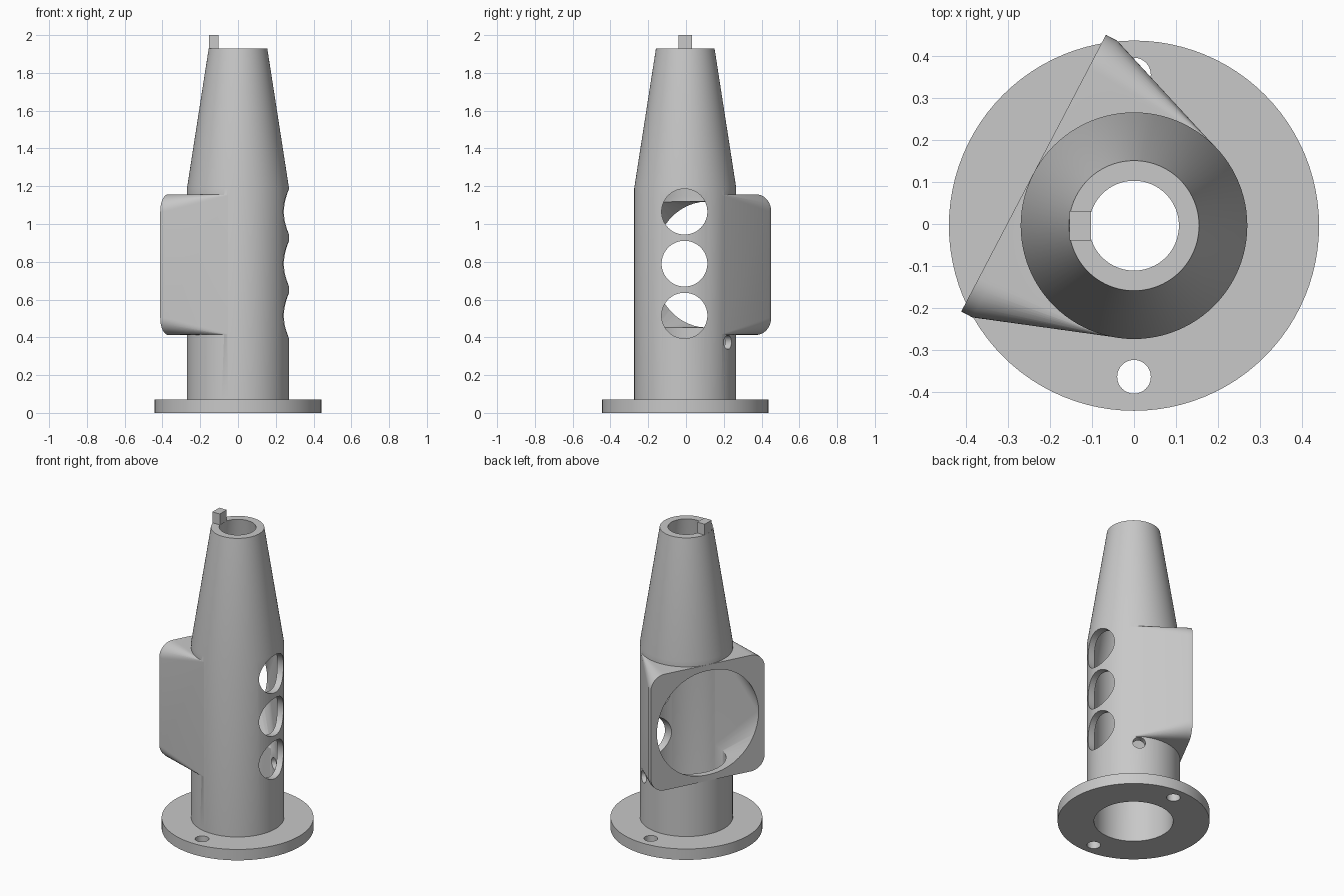
import bpy, bmesh, math
from mathutils import Matrix, Vector

old = bpy.data.objects.get("Cube")
if old:
    bpy.data.objects.remove(old, do_unlink=True)

CY = -0.004                     # axis of the turned body in y
FAN_ANGLE = math.radians(152.4)  # direction the square mount faces
FAN_Z = 0.785
SEG = 96

grey = bpy.data.materials.new("light_grey")
grey.use_nodes = True
colour = (0.58, 0.58, 0.58, 1)
grey.diffuse_color = colour
grey.node_tree.nodes["Principled BSDF"].inputs["Base Color"].default_value = colour


def finish(name, bm):
    bmesh.ops.recalc_face_normals(bm, faces=bm.faces[:])
    mesh = bpy.data.meshes.new(name)
    bm.to_mesh(mesh)
    bm.free()
    mesh.materials.append(grey)
    ob = bpy.data.objects.new(name, mesh)
    bpy.context.collection.objects.link(ob)
    return ob


def turned(name, profile):
    """Solid of revolution from (radius, z) points, capped at both ends."""
    bm = bmesh.new()
    rings = [[bm.verts.new((r * math.cos(2 * math.pi * i / SEG),
                            CY + r * math.sin(2 * math.pi * i / SEG), z))
              for i in range(SEG)] for r, z in profile]
    for a, b in zip(rings, rings[1:]):
        for i in range(SEG):
            j = (i + 1) % SEG
            bm.faces.new((a[i], a[j], b[j], b[i]))
    bm.faces.new(rings[0])
    bm.faces.new(rings[-1])
    return finish(name, bm)


def rod(name, start, direction, radius, length):
    """Round cutter running from start along direction."""
    d = Vector(direction).normalized()
    place = Matrix.Translation(Vector(start) + d * length / 2) @ \
        d.to_track_quat('Z', 'Y').to_matrix().to_4x4()
    bm = bmesh.new()
    bmesh.ops.create_cone(bm, cap_ends=True, segments=64, radius1=radius,
                          radius2=radius, depth=length, matrix=place)
    return finish(name, bm)


def rounded_square(half, corner, steps=12):
    """Outline of a square with round corners; corner == half gives a circle."""
    pts = []
    for q in range(4):
        mid = math.pi / 4 + q * math.pi / 2
        cx = math.copysign(half - corner, math.cos(mid))
        cy = math.copysign(half - corner, math.sin(mid))
        for s in range(steps + 1):
            a = q * math.pi / 2 + s * math.pi / 2 / steps
            pts.append((cx + corner * math.cos(a), cy + corner * math.sin(a)))
    return pts


def mount_hull(name, half, corner, near, far, radius, height):
    """Hull from a flat plate on the mount face to an upright cylinder."""
    n = Vector((math.cos(FAN_ANGLE), math.sin(FAN_ANGLE), 0))
    t = Vector((-n.y, n.x, 0))
    centre = Vector((0, CY, FAN_Z))
    bm = bmesh.new()
    for u, v in rounded_square(half, corner):
        for depth in (near, far):
            bm.verts.new(centre + n * depth + t * u + Vector((0, 0, v)))
    for i in range(SEG):
        a = 2 * math.pi * i / SEG
        for side in (-1, 1):
            bm.verts.new(centre + Vector((radius * math.cos(a), radius * math.sin(a),
                                          side * height / 2)))
    bmesh.ops.remove_doubles(bm, verts=bm.verts[:], dist=1e-5)
    out = bmesh.ops.convex_hull(bm, input=bm.verts[:])
    loose = {e for e in out["geom_interior"] + out["geom_unused"]
             if isinstance(e, bmesh.types.BMVert)}
    bmesh.ops.delete(bm, geom=list(loose), context='VERTS')
    bmesh.ops.dissolve_limit(bm, angle_limit=math.radians(0.3),
                             verts=bm.verts[:], edges=bm.edges[:])
    return finish(name, bm)


def combine(target, other, operation):
    mod = target.modifiers.new(operation.lower(), 'BOOLEAN')
    mod.object, mod.operation, mod.solver = other, operation, 'EXACT'
    bpy.context.view_layer.objects.active = target
    bpy.ops.object.modifier_apply(modifier=mod.name)
    bpy.data.objects.remove(other, do_unlink=True)


# Flanged tapering body with the square mount block merged in
body = turned("duct_body", [(0.441, 0), (0.441, 0.07), (0.27, 0.07),
                            (0.27, 1.19), (0.155, 1.93)])
combine(body, mount_hull("mount_block", 0.372, 0.09, 0.24, 0.27, 0.2695, 0.74), 'UNION')

# Tapering bore and round air inlet
cutters = [
    turned("bore", [(0.23, -0.05), (0.23, 1.15), (0.107, 1.93), (0.107, 1.98)]),
    mount_hull("inlet", 0.333, 0.333, 0.255, 0.28, 0.2295, 0.666),
]
# Row of side ports
for z in (0.515, 0.79, 1.065):
    cutters.append(rod("side_port", (0.05, CY - 0.004, z), (1, 0, 0), 0.121, 0.5))
# Flange bolt holes
for y in (-0.36, 0.36):
    cutters.append(rod("bolt_hole", (0, CY + y, -0.05), (0, 0, 1), 0.04, 0.2))
# Small sensor hole below the block
a = math.radians(57)
d = Vector((math.cos(a), math.sin(a), 0))
cutters.append(rod("sensor_hole", Vector((0, CY, 0.374)) + d * 0.15, d, 0.037, 0.25))
for c in cutters:
    combine(body, c, 'DIFFERENCE')

# Locating key on the top rim
bm = bmesh.new()
bmesh.ops.create_cube(bm, size=1, matrix=Matrix.Translation((-0.128, CY, 1.964)) @
                      Matrix.Diagonal((0.052, 0.07, 0.072, 1)))
key = finish("locating_key", bm)

bpy.ops.object.select_all(action='DESELECT')
body.select_set(True)
bpy.context.view_layer.objects.active = body
bpy.ops.object.shade_smooth_by_angle(angle=math.radians(25))
